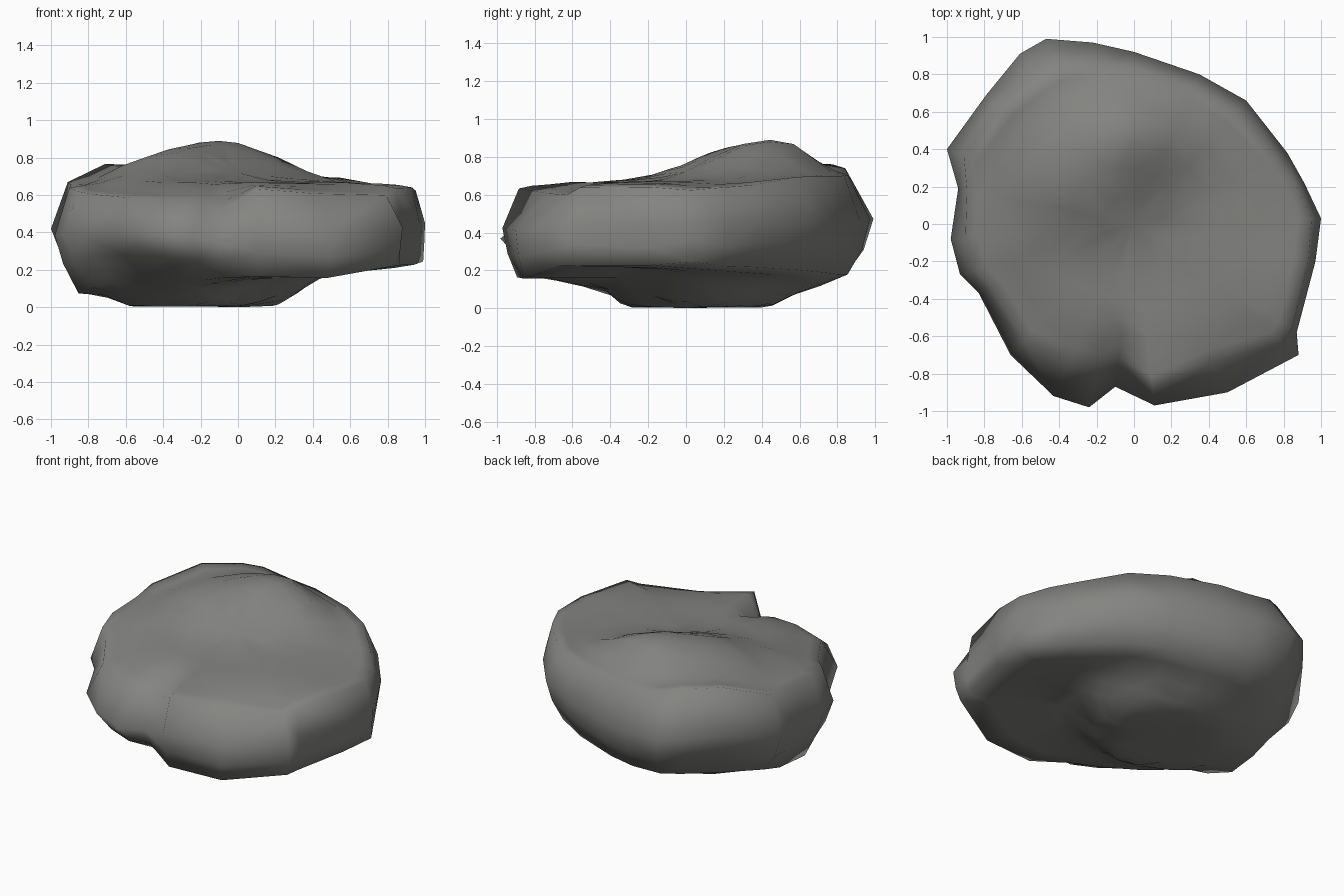
import bpy, bmesh, math, random

if "Cube" in bpy.data.objects:
    bpy.data.objects.remove(bpy.data.objects["Cube"])
random.seed(4)

# Outline stations: x, y, top-shoulder scale, top z, bottom-shoulder scale, bottom z
STATIONS = [
    (1.00, .03, .95, .63, .99, .25), (.91, .22, .95, .64, .95, .23),
    (.82, .38, .93, .66, .91, .22), (.60, .66, .90, .69, .88, .21),
    (.35, .80, .91, .69, .88, .20), (.00, .92, .91, .69, .88, .18),
    (-.22, .97, .88, .70, .88, .17), (-.47, .99, .85, .73, .85, .17),
    (-.61, .91, .85, .77, .82, .16), (-.79, .69, .90, .77, .80, .14),
    (-1.0, .40, .91, .66, .82, .12), (-.94, .19, .95, .65, .88, .08),
    (-.98, -.08, .92, .64, .87, .08), (-.93, -.27, .92, .61, .85, .12),
    (-.83, -.37, .92, .60, .82, .14), (-.66, -.70, .89, .58, .76, .16),
    (-.43, -.92, .78, .59, .70, .15), (-.24, -.98, .78, .57, .70, .14),
    (-.10, -.87, .82, .53, .86, .15), (.11, -.97, .91, .64, .92, .17),
    (.50, -.90, .82, .61, .95, .16), (.88, -.70, .90, .59, .96, .22),
    (.87, -.58, .97, .64, .99, .22), (.97, -.20, .96, .65, .97, .22)]


def gauss(x, y, cx, cy, r):
    return math.exp(-((x - cx) ** 2 + (y - cy) ** 2) / r ** 2)


def top_height(x, y):
    """Plateau with a broad diagonal ridge toward the back left."""
    s = (x + .15) * .77 + (y - .40) * .64
    d = -(x + .15) * .64 + (y - .40) * .77
    ridge = math.exp(-(abs(s) / .56) ** 3 - (d / (.45 if d > 0 else .36)) ** 2)
    return .665 + .195 * ridge + .03 * gauss(x, y, -.05, .5, .28)


def bottom_height(x, y):
    """Flat resting pad with a rise around it, hollow at the front right."""
    px, py = (x + .2) / .5, (y - .05) / .47
    d = math.hypot(px, py)
    a = math.atan2(py, px)
    wide = .5 + .2 * math.cos(a - math.pi / 4)
    t = min(1, max(0, (d - .75) / wide))
    amount = .11 + .05 * math.cos(a)
    return (.005 + amount * t * t * (3 - 2 * t) + .05 * max(0, d - 1.2)
            + .05 * gauss(x, y, .45, -.4, .3))


def jit(a):
    return random.uniform(-a, a)


bm = bmesh.new()
rings = []

# Underside rings
for t in (.25, .42, .54, .68, .84):
    ring = []
    for x, y, kt, zt, kb, zb in STATIONS:
        px, py = x * kb * t, y * kb * t
        ring.append(bm.verts.new((px, py, min(zb, bottom_height(px, py)))))
    rings.append(ring)
# Side rings
for part in range(4):
    ring = []
    for x, y, kt, zt, kb, zb in STATIONS:
        k = (kb, 1 - (1 - kb) * .35, 1, kt)[part]
        z = zb + (zt - zb) * (0, .26, .55, 1)[part]
        ring.append(bm.verts.new((x * k, y * k, z + jit(.01))))
    rings.append(ring)
# Crown rings
for t in (.92, .82, .68, .52, .36, .18):
    ring = []
    for x, y, kt, zt, kb, zb in STATIONS:
        px, py = x * kt * t, y * kt * t
        w = max(0, (t - .64) / .36) ** 1.3
        ring.append(bm.verts.new((px, py, top_height(px, py) * (1 - w) + zt * w + jit(.004))))
    rings.append(ring)

# Skin the rings and close both ends
n = len(STATIONS)
for a, b in zip(rings, rings[1:]):
    for i in range(n):
        j = (i + 1) % n
        bm.faces.new((a[i], a[j], b[j], b[i]))
for ring, z in ((rings[0], 0), (rings[-1], top_height(0, 0))):
    c = bm.verts.new((0, 0, z))
    for i in range(n):
        bm.faces.new((ring[i], ring[(i + 1) % n], c))
bmesh.ops.triangulate(bm, faces=[f for f in bm.faces if len(f.verts) == 4])
bmesh.ops.recalc_face_normals(bm, faces=bm.faces)
for f in bm.faces:
    f.smooth = True

mesh = bpy.data.meshes.new("boulder")
bm.to_mesh(mesh)
bm.free()
stone = bpy.data.materials.new("grey stone")
stone.diffuse_color = (.23, .23, .22, 1)
stone.use_nodes = True
stone.node_tree.nodes["Principled BSDF"].inputs["Base Color"].default_value = stone.diffuse_color
mesh.materials.append(stone)
bpy.context.collection.objects.link(bpy.data.objects.new("boulder", mesh))
